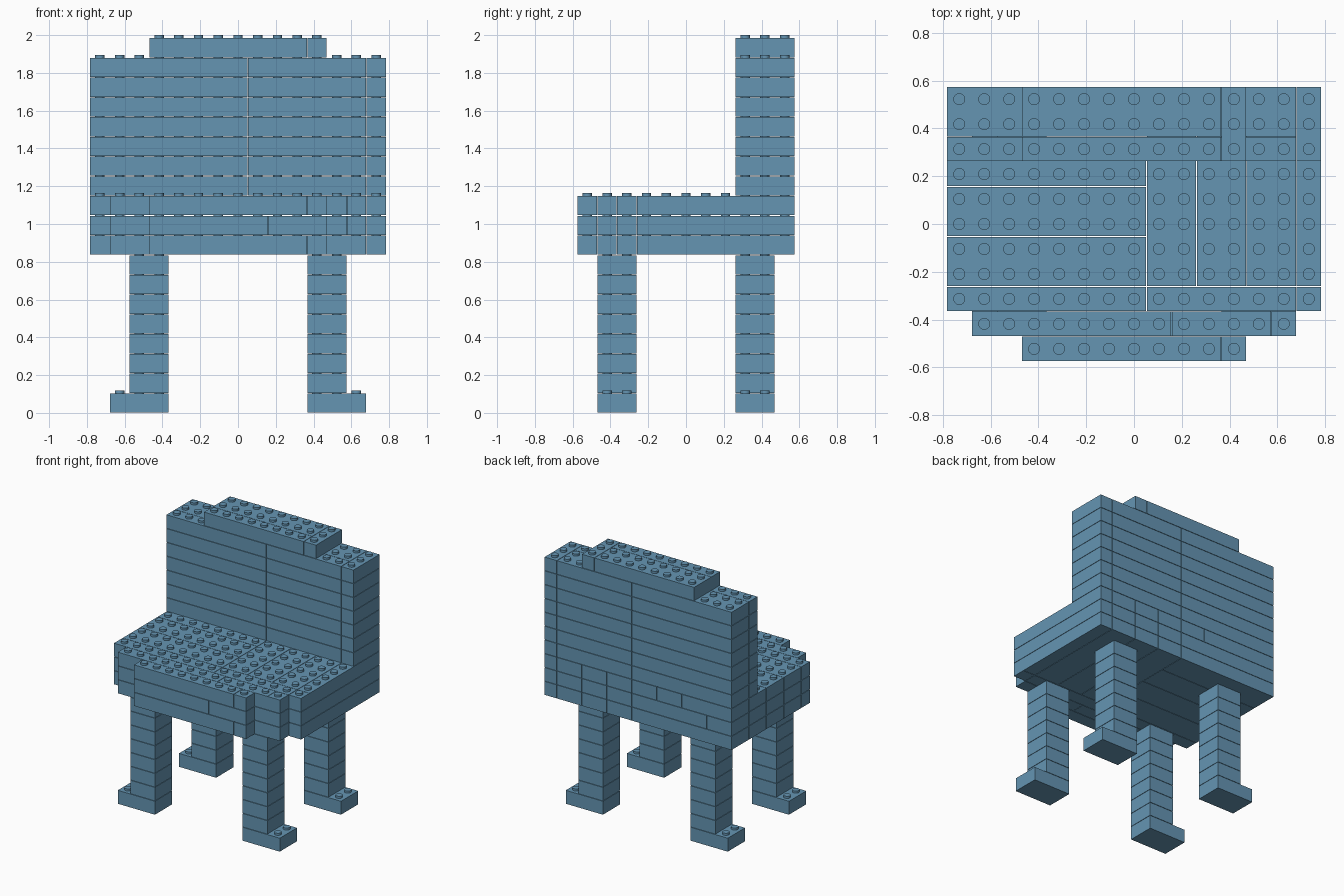
import bpy, bmesh, math
from mathutils import Matrix

if "Cube" in bpy.data.objects:
    bpy.data.objects.remove(bpy.data.objects["Cube"])

U = 0.1045        # stud pitch, also the layer height
GAP = 0.0015      # clearance on every brick side
STUD_R, STUD_H = 0.025, 0.0145

blue = bpy.data.materials.new("sand blue")
colour = (0.13, 0.30, 0.45, 1)
blue.diffuse_color = colour
blue.use_nodes = True
blue.node_tree.nodes["Principled BSDF"].inputs["Base Color"].default_value = colour


def brick(bm, x0, x1, y0, y1, layer):
    """One studded brick, in stud units."""
    size = ((x1 - x0) * U - 2 * GAP, (y1 - y0) * U - 2 * GAP, U - 2 * GAP)
    centre = ((x0 + x1) * U / 2, (y0 + y1) * U / 2, (layer + 0.5) * U)
    bmesh.ops.create_cube(bm, size=1, matrix=Matrix.Translation(centre)
                          @ Matrix.Diagonal((*size, 1)))
    base, top = (layer + 1) * U - 2 * GAP, (layer + 1) * U + STUD_H
    for i in range(round(x1 - x0)):
        for j in range(round(y1 - y0)):
            at = ((x0 + i + 0.5) * U, (y0 + j + 0.5) * U, (base + top) / 2)
            bmesh.ops.create_cone(bm, cap_ends=True, segments=16, radius1=STUD_R,
                                  radius2=STUD_R, depth=top - base,
                                  matrix=Matrix.Translation(at))


def row(bm, cuts, y0, y1, layer):
    """A row of bricks split at the given x positions."""
    for x0, x1 in zip(cuts, cuts[1:]):
        brick(bm, x0, x1, y0, y1, layer)


def finish(bm, name):
    mesh = bpy.data.meshes.new(name)
    bm.to_mesh(mesh)
    bm.free()
    mesh.materials.append(blue)
    obj = bpy.data.objects.new(name, mesh)
    bpy.context.collection.objects.link(obj)
    bpy.ops.object.select_all(action='DESELECT')
    obj.select_set(True)
    bpy.context.view_layer.objects.active = obj
    bpy.ops.object.shade_smooth_by_angle(angle=math.radians(35))


# Legs: a wide foot brick turned outward, then a column of square bricks
for side, sx in (("left", 1), ("right", -1)):
    for end, y0 in (("front", -4.5), ("back", 2.5)):
        bm = bmesh.new()
        brick(bm, *sorted((sx * 3.5, sx * 6.5)), y0, y0 + 2, 0)
        for layer in range(1, 8):
            brick(bm, *sorted((sx * 3.5, sx * 5.5)), y0, y0 + 2, layer)
        finish(bm, f"{end}_{side}_leg")

# Seat: three layers with a stepped front edge; seams vary per layer
front_cuts = {8: (-4.5, 3.5, 4.5), 9: (-4.5, 1.5, 4.5), 10: (-4.5, 3.5, 4.5)}
second_cuts = {8: (-6.5, 1.5, 6.5), 9: (-6.5, 5.5, 6.5), 10: (-6.5, 1.5, 5.5, 6.5)}
rear_cuts = {8: (-7.5, 0.5), 9: (-7.5, -5.5, 0.5), 10: (-7.5, -3.5, -1.5, 0.5)}
bm = bmesh.new()
for layer in (8, 9, 10):
    row(bm, front_cuts[layer], -5.5, -4.5, layer)
    row(bm, second_cuts[layer], -4.5, -3.5, layer)
    row(bm, (-7.5, 0.5, 6.5, 7.5), -3.5, -2.5, layer)
    row(bm, (0.5, 2.5, 4.5, 6.5, 7.5), -2.5, 5.5, layer)
    for y0 in (-2.5, -0.5, 1.5):
        brick(bm, -7.5, 0.5, y0, y0 + 2, layer)
    row(bm, rear_cuts[layer], 3.5, 5.5, layer)
finish(bm, "seat")

# Backrest: seven layers, one-deep bricks in front of two-deep ones
bm = bmesh.new()
for layer in range(11, 18):
    for y0, y1 in ((2.5, 3.5), (3.5, 5.5)):
        row(bm, (-7.5, 0.5, 6.5), y0, y1, layer)
    brick(bm, 6.5, 7.5, 2.5, 5.5, layer)
finish(bm, "backrest")

# Raised crest along the middle of the backrest
bm = bmesh.new()
brick(bm, -4.5, 3.5, 2.5, 3.5, 18)
brick(bm, -4.5, 3.5, 3.5, 5.5, 18)
brick(bm, 3.5, 4.5, 2.5, 5.5, 18)
finish(bm, "backrest_crest")
